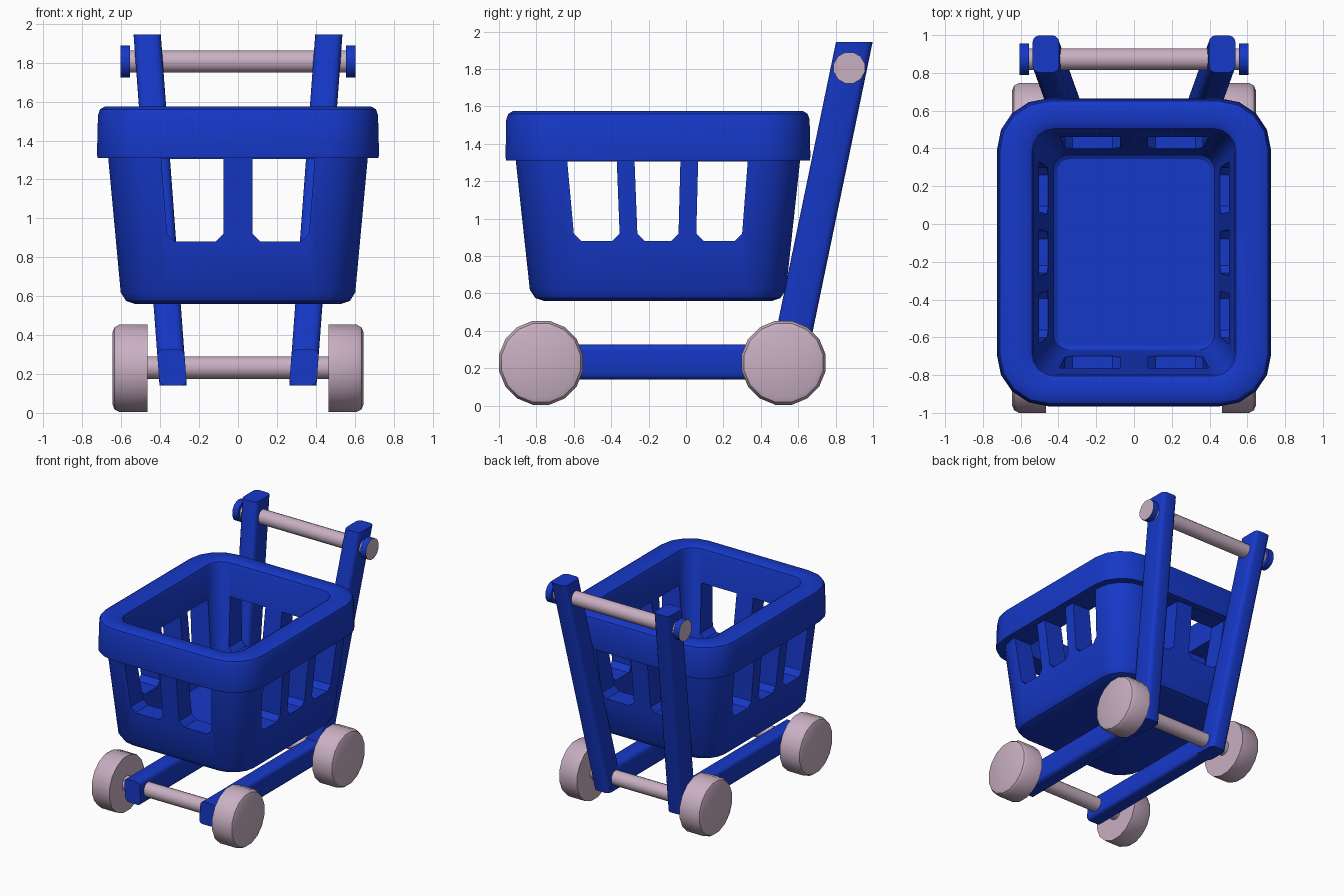
import bpy, bmesh, math
from mathutils import Vector

if "Cube" in bpy.data.objects:
    bpy.data.objects.remove(bpy.data.objects["Cube"])


def material(name, rgb):
    m = bpy.data.materials.new(name)
    m.diffuse_color = (*rgb, 1)
    m.use_nodes = True
    m.node_tree.nodes["Principled BSDF"].inputs["Base Color"].default_value = m.diffuse_color
    return m


BLUE = material("blue_plastic", (0.008, 0.04, 0.58))
PINK = material("pale_pink_plastic", (0.58, 0.43, 0.54))
LEAN = 0.074      # sideways lean of the frame
CY = -0.15        # basket centre in y


def rounded_rect(hx, hy, r, z, cx=0.0, cy=0.0, seg=4):
    pts = []
    for k, (sx, sy) in enumerate([(1, 1), (-1, 1), (-1, -1), (1, -1)]):
        for i in range(seg + 1):
            a = math.pi / 2 * (k + i / seg)
            pts.append(Vector((cx + sx * (hx - r) + r * math.cos(a),
                               cy + sy * (hy - r) + r * math.sin(a), z)))
    return pts


def circle(x, r, y, z, n):
    return [Vector((x, y + r * math.cos(2 * math.pi * (i + .5) / n),
                    z + r * math.sin(2 * math.pi * (i + .5) / n))) for i in range(n)]


def loft(name, sections, mat, mirror=False, smooth=True):
    """Skin a list of sections (one or more separate skins) with capped ends."""
    bm = bmesh.new()
    skins = sections if isinstance(sections[0][0], list) else [sections]
    for rings in skins:
        vs = [[bm.verts.new(p) for p in ring] for ring in rings]
        n = len(vs[0])
        for a, b in zip(vs, vs[1:]):
            for i in range(n):
                bm.faces.new((a[i], a[(i + 1) % n], b[(i + 1) % n], b[i]))
        bm.faces.new(vs[0][::-1])
        bm.faces.new(vs[-1])
    bmesh.ops.recalc_face_normals(bm, faces=bm.faces)
    me = bpy.data.meshes.new(name)
    bm.to_mesh(me)
    bm.free()
    ob = bpy.data.objects.new(name, me)
    bpy.context.collection.objects.link(ob)
    me.materials.append(mat)
    if mirror:
        ob.modifiers.new("mirror", 'MIRROR')
    if smooth:
        shade(ob)
    return ob


def shade(ob):
    bpy.ops.object.select_all(action='DESELECT')
    ob.select_set(True)
    bpy.context.view_layer.objects.active = ob
    bpy.ops.object.shade_smooth_by_angle(angle=math.radians(32))


# Basket: outer wall, rim, inner wall and floor in one skin
profile = [
    (0.53, 0.61, 0.15, 0.56), (0.575, 0.655, 0.19, 0.575), (0.603, 0.685, 0.21, 0.62),
    (0.667, 0.76, 0.24, 1.31), (0.722, 0.812, 0.27, 1.31), (0.725, 0.815, 0.27, 1.33),
    (0.72, 0.811, 0.27, 1.53), (0.71, 0.80, 0.26, 1.56), (0.685, 0.775, 0.24, 1.575),
    (0.565, 0.68, 0.14, 1.575), (0.54, 0.655, 0.12, 1.56), (0.53, 0.645, 0.11, 1.53),
    (0.437, 0.527, 0.09, 0.73), (0.427, 0.515, 0.08, 0.70), (0.405, 0.493, 0.06, 0.685)]
basket = loft("basket", [rounded_rect(*p, cy=CY) for p in profile], BLUE, smooth=False)


# Window cutters: tapered openings with chamfered lower corners
def window(t0, t1, b0, b1):
    c = 0.04
    return [(t0, 1.305), (b0, 0.88 + c), (b0 + c, 0.88), (b1 - c, 0.88),
            (b1, 0.88 + c), (t1, 1.305)]


end_windows = [window(0.075, 0.395, 0.075, 0.365), window(-0.395, -0.075, -0.365, -0.075)]
side_windows = [window(-0.635, -0.37, -0.60, -0.355), window(-0.275, -0.03, -0.26, -0.04),
                window(0.065, 0.33, 0.055, 0.30)]
cutters = [
    loft("end_window_cutter", [[[Vector((u, y, z)) for u, z in w] for y in (-1.3, 1.0)]
                               for w in end_windows], BLUE, smooth=False),
    loft("side_window_cutter", [[[Vector((x, u, z)) for u, z in w] for x in (-1.0, 1.0)]
                                for w in side_windows], BLUE, smooth=False)]
bpy.context.view_layer.objects.active = basket
for c in cutters:
    c.hide_render = True
    m = basket.modifiers.new(c.name, 'BOOLEAN')
    m.operation, m.solver, m.object = 'DIFFERENCE', 'EXACT', c
    bpy.ops.object.modifier_apply(modifier=m.name)
for c in cutters:
    bpy.data.objects.remove(c)
shade(basket)

# Handle posts, leaning back and outwards
loft("handle_post", [rounded_rect(0.07, 0.098, 0.035, z, 0.34 + LEAN * (z - 0.23),
                                  0.90 + 0.207 * (z - 1.945), 3) for z in (0.14, 1.945)],
     BLUE, mirror=True)

# Lower rails running front to back
loft("lower_rail", [[Vector((0.34 + p.x + LEAN * p.y, y, 0.233 + p.y))
                     for p in rounded_rect(0.07, 0.093, 0.03, 0, seg=3)]
                    for y in (-0.88, 0.60)], BLUE, mirror=True)

# Wheels and axles
for label, y in (("front", -0.775), ("rear", 0.522)):
    loft(label + "_wheel", [circle(x, r, y, 0.229, 16) for x, r in
                            ((0.465, 0.229), (0.61, 0.229), (0.635, 0.215), (0.645, 0.19))],
         PINK, mirror=True)
    loft(label + "_axle", [circle(x, 0.059, y, 0.233, 16) for x in (-0.48, 0.48)], PINK)

# Push handle with end caps (blue sides, pink outer discs)
loft("handle_bar", [circle(x, 0.058, 0.873, 1.806, 16) for x in (-0.57, 0.57)], PINK)
cap = loft("handle_end_cap", [circle(x, 0.086, 0.873, 1.806, 12) for x in (0.555, 0.605)],
           BLUE, mirror=True)
cap.data.materials.append(PINK)
for f in cap.data.polygons:
    if f.normal.x > 0.9:
        f.material_index = 1
